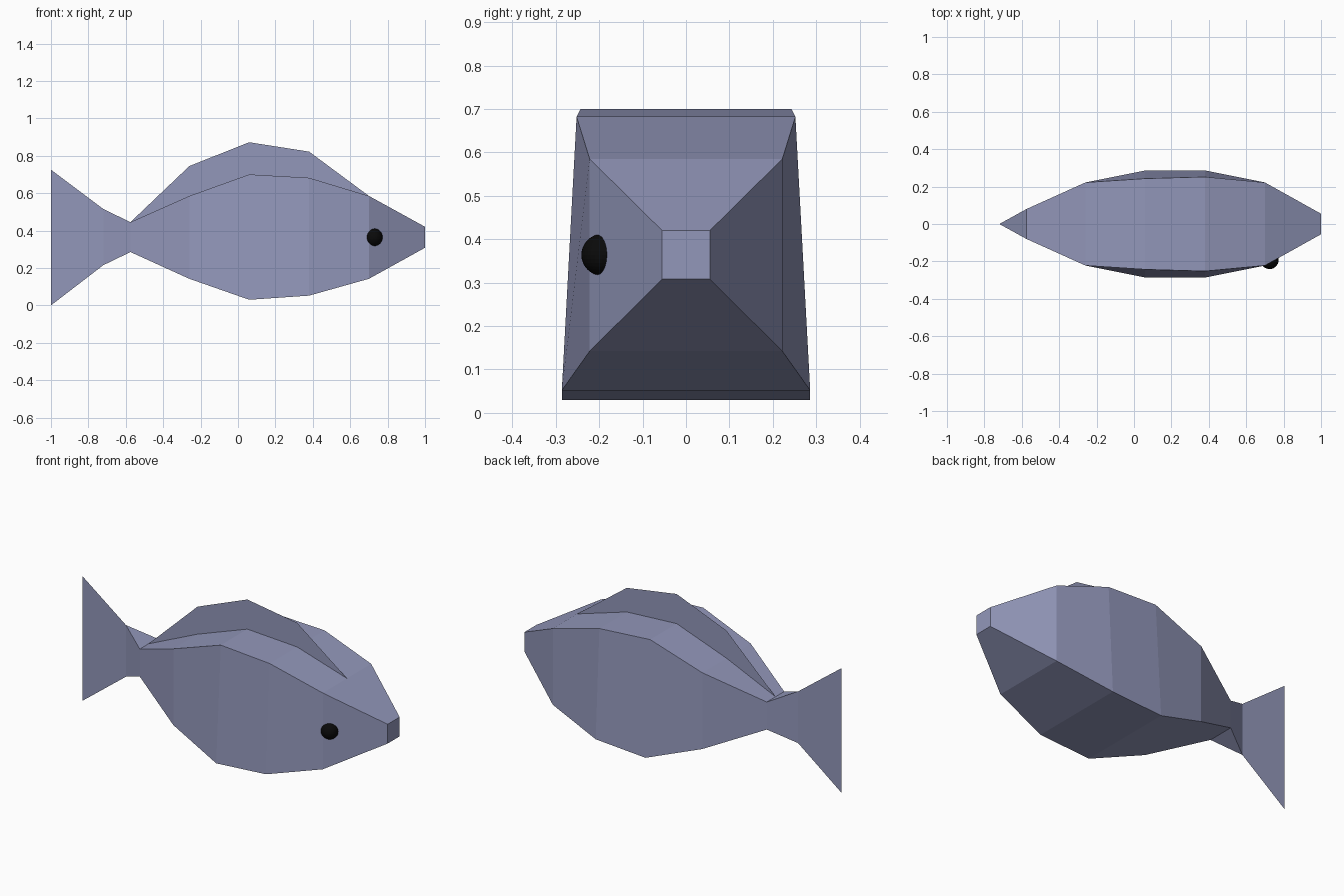
import bpy, bmesh

if "Cube" in bpy.data.objects:
    bpy.data.objects.remove(bpy.data.objects["Cube"])


def material(name, rgb):
    m = bpy.data.materials.new(name)
    m.diffuse_color = (*rgb, 1)
    m.use_nodes = True
    m.node_tree.nodes["Principled BSDF"].inputs["Base Color"].default_value = m.diffuse_color
    return m


def make_object(name, bm, mat):
    mesh = bpy.data.meshes.new(name)
    bm.to_mesh(mesh)
    bm.free()
    mesh.materials.append(mat)
    obj = bpy.data.objects.new(name, mesh)
    bpy.context.collection.objects.link(obj)
    return obj


def sheet(name, upper, lower, mat):
    """Flat fin in the y = 0 plane between two edge lines."""
    bm = bmesh.new()
    up = [bm.verts.new((x, 0, z)) for x, z in upper]
    lo = [bm.verts.new((x, 0, z)) for x, z in lower]
    for i in range(len(up) - 1):
        bm.faces.new((lo[i], lo[i + 1], up[i + 1], up[i]))
    bmesh.ops.remove_doubles(bm, verts=bm.verts, dist=1e-4)
    return make_object(name, bm, mat)


skin = material("blue_grey_skin", (0.29, 0.31, 0.49))
black = material("eye_black", (0.003, 0.003, 0.003))

# Body cross-sections: x, bottom z, top z, bottom half width, top half width
sections = [
    (1.00, 0.308, 0.42, 0.055, 0.055),
    (0.70, 0.142, 0.585, 0.222, 0.222),
    (0.38, 0.052, 0.682, 0.286, 0.252),
    (0.06, 0.030, 0.70, 0.286, 0.243),
    (-0.26, 0.142, 0.585, 0.222, 0.222),
    (-0.575, 0.285, 0.445, 0.08, 0.08),
    (-0.72, 0.215, 0.515, 0.0, 0.0),
]
bm = bmesh.new()
rings = []
for x, zb, zt, wb, wt in sections:
    rings.append([bm.verts.new(p) for p in
                  ((x, -wb, zb), (x, wb, zb), (x, wt, zt), (x, -wt, zt))])
for a, b in zip(rings, rings[1:]):
    for k in range(4):
        n = (k + 1) % 4
        bm.faces.new((a[k], a[n], b[n], b[k]))
bm.faces.new(rings[0])  # blunt nose
bmesh.ops.remove_doubles(bm, verts=bm.verts, dist=1e-4)
bmesh.ops.recalc_face_normals(bm, faces=bm.faces)
make_object("body", bm, skin)

# Tail fin
sheet("tail_fin", [(-1, 0.725), (-0.72, 0.515)], [(-1, 0.0), (-0.72, 0.215)], skin)

# Back fin rising from the ridge of the body
ridge = [(s[0], s[2]) for s in reversed(sections[1:6])]
crest = [(-0.575, 0.445), (-0.26, 0.745), (0.06, 0.872), (0.38, 0.822), (0.70, 0.585)]
sheet("back_fin", crest, ridge, skin)

# Single eye on the front side
bm = bmesh.new()
bmesh.ops.create_uvsphere(bm, u_segments=32, v_segments=16, radius=0.048)
eye = make_object("eye", bm, black)
eye.location = (0.725, -0.193, 0.364)
